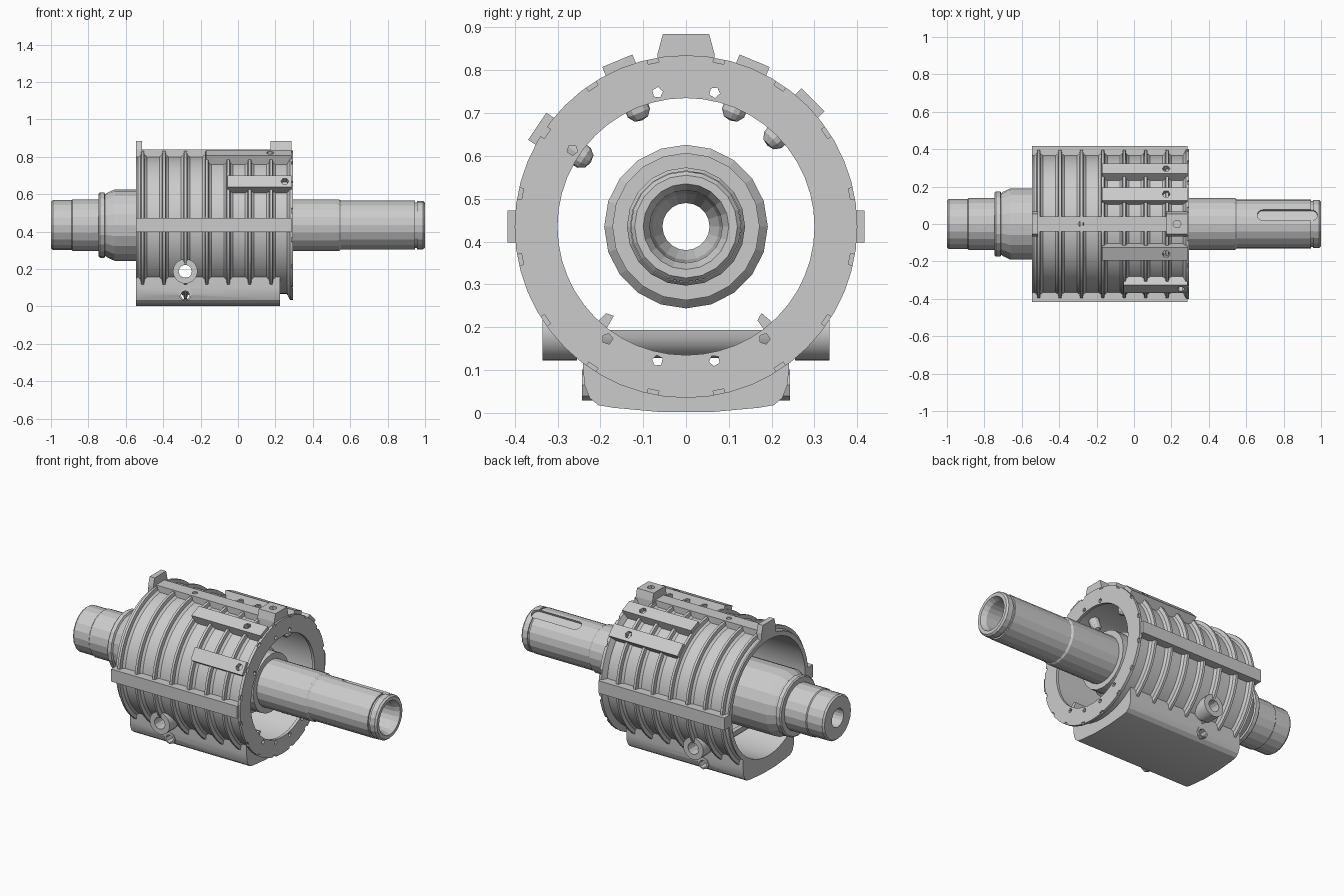
import bpy, bmesh
from math import cos, sin, pi, radians
from mathutils import Matrix

if "Cube" in bpy.data.objects:
    bpy.data.objects.remove(bpy.data.objects["Cube"])

ZC = 0.435                                   # height of the shaft axis
CENTRE = Matrix.Translation((0, 0, ZC))


def tilt_matrix(deg):
    # rotation about the shaft axis, positive leans toward +y
    return CENTRE @ Matrix.Rotation(radians(-deg), 4, 'X') @ CENTRE.inverted()


def finish(bm, name, matrix, smooth):
    bmesh.ops.remove_doubles(bm, verts=bm.verts, dist=1e-5)
    bmesh.ops.recalc_face_normals(bm, faces=bm.faces)
    me = bpy.data.meshes.new(name)
    bm.to_mesh(me)
    bm.free()
    me.transform(matrix)
    ob = bpy.data.objects.new(name, me)
    bpy.context.collection.objects.link(ob)
    if smooth:
        shade(ob)
    return ob


def activate(ob):
    bpy.ops.object.select_all(action='DESELECT')
    bpy.context.view_layer.objects.active = ob
    ob.select_set(True)


def shade(ob):
    activate(ob)
    bpy.ops.object.shade_smooth_by_angle(angle=radians(20))


def lathe(name, profile, segs, matrix=CENTRE, smooth=False):
    # closed (x, radius) profile spun about x
    bm = bmesh.new()
    rings = [[bm.verts.new((x, r * cos(2 * pi * i / segs), r * sin(2 * pi * i / segs)))
              for i in range(segs)] for x, r in profile]
    for a, b in zip(rings, rings[1:] + rings[:1]):
        for i in range(segs):
            j = (i + 1) % segs
            bm.faces.new((a[i], a[j], b[j], b[i]))
    return finish(bm, name, matrix, smooth)


def prism(name, pts, lo, hi, axis='x', tilt=0, smooth=False):
    # 2D outline extruded along an axis
    put = {'x': lambda u, v, h: (h, u, v), 'y': lambda u, v, h: (u, h, v),
           'z': lambda u, v, h: (u, v, h)}[axis]
    bm = bmesh.new()
    a = [bm.verts.new(put(u, v, lo)) for u, v in pts]
    b = [bm.verts.new(put(u, v, hi)) for u, v in pts]
    bm.faces.new(a)
    bm.faces.new(b)
    for i in range(len(pts)):
        j = (i + 1) % len(pts)
        bm.faces.new((a[i], a[j], b[j], b[i]))
    return finish(bm, name, tilt_matrix(tilt), smooth)


def arc(u, v, r, n, a0=0, a1=360):
    full = a1 - a0 == 360
    return [(u + r * cos(radians(a0 + (a1 - a0) * i / (n if full else n - 1))),
             v + r * sin(radians(a0 + (a1 - a0) * i / (n if full else n - 1)))) for i in range(n)]


def rect(u0, u1, v0, v1):
    return [(u0, v0), (u1, v0), (u1, v1), (u0, v1)]


def cut(ob, *cutters):
    for c in cutters:
        activate(ob)
        m = ob.modifiers.new('cut', 'BOOLEAN')
        m.operation, m.solver, m.object = 'DIFFERENCE', 'EXACT', c
        bpy.ops.object.modifier_apply(modifier=m.name)
        bpy.data.objects.remove(c)


# Hollow stepped shaft with keyway
shaft = lathe('shaft', [
    (-1, .125), (-.99, .133), (-.89, .133), (-.885, .138), (-.745, .138), (-.745, .168),
    (-.738, .175), (-.715, .175), (-.71, .165), (-.70, .172), (-.66, .191), (.13, .191),
    (.15, .172), (.22, .172), (.22, .138), (.54, .138), (.55, .131), (.945, .131),
    (.945, .122), (.957, .122), (.957, .129), (.99, .129), (1, .12),
    (1, .10), (.97, .085), (.62, .078), (.56, .055), (-1, .055)], 20)
slot = arc(.95, 0, .031, 9, -90, 90) + arc(.69, 0, .031, 9, 90, 270)
cut(shaft, prism('key_cutter', slot, ZC + .112, ZC + .16, 'z', tilt=22))

# Ribbed cylindrical shell, one spun profile
outer = [(-.545, .345), (-.545, .372)]
for k in range(7):
    c = -.51 + k * .1145
    outer += [(c + dx, r) for dx, r in ((-.024, .368), (-.011, .378), (-.007, .398),
                                        (.007, .398), (.011, .378), (.024, .368))]
outer += [(.285, .368), (.285, .345)]
shell = lathe('ribbed_shell', outer, 48)
cut(shell, prism('port_cutter', arc(-.282, .188, .035, 12), -.5, .5, 'y'))
shade(shell)

# End flange with bolt holes and rim notches
flange = lathe('end_flange', [(.262, .37), (.278, .40), (.295, .40), (.295, .30), (.278, .30),
                              (.278, .345), (.262, .345)], 48)
for a in (12, -12, 168, -168, 145, -145, -56):
    cut(flange, prism('bolt_cutter', arc(0, ZC + .32, .013, 5), .25, .31, 'x', tilt=a))
for k in range(16):
    cut(flange, prism('notch_cutter', rect(-.013, .013, ZC + .389, ZC + .42), .286, .31, 'x',
                      tilt=11.25 + 22.5 * k))
shade(flange)

# Sump base under the shell
half = [(.24, .17), (.24, .10), (.237, .065), (.225, .035), (.205, .018), (.17, .012), (.06, .002)]
base = prism('sump_base', half + [(-y, z) for y, z in reversed(half)], -.545, .225)
cut(base, prism('bore_cutter', arc(0, ZC, .35, 48), -.6, .3),
    prism('drain_cutter', arc(-.282, .06, .024, 8), -.4, .4, 'y'),
    prism('port_cutter', arc(-.282, .188, .035, 12), -.5, .5, 'y'))
shade(base)

# Side ports, drain bosses, trough between the ports
for s, side in ((-1, 'front'), (1, 'back')):
    port = prism(side + '_port', arc(-.282, .188, .066, 20), *sorted((s * .255, s * .335)), 'y')
    cut(port, prism('port_cutter', arc(-.282, .188, .035, 12), -.5, .5, 'y'))
    shade(port)
    drain = prism(side + '_drain', arc(-.282, .065, .036, 8), *sorted((s * .20, s * .243)), 'y')
    cut(drain, prism('drain_cutter', arc(-.282, .06, .024, 8), -.4, .4, 'y'))
prism('port_trough', arc(-.282, .194, .066, 12, 180, 360) + arc(-.282, .194, .04, 12, 360, 180),
      -.275, .275, 'y', smooth=True)

# Side rails and the top rail
for s, side in ((-1, 'front'), (1, 'back')):
    prism(side + '_rail', rect(-.037, .037, ZC + .355, ZC + .417), -.545, .285, 'x', tilt=90 * s)
top = prism('top_rail', rect(-.04, .04, .79, .838), -.545, .285)
cut(top, prism('hole_cutter', arc(-.283, 0, .016, 6), .815, .9, 'z'))

# Lifting lugs on the top rail
lug_shape = [(-.068, .80), (.068, .80), (.066, .84), (.054, .885), (-.054, .885), (-.066, .84)]
prism('rear_lug', lug_shape, -.545, -.512)
lug = prism('drive_lug', lug_shape, .175, .285)
cut(lug, prism('hole_cutter', arc(.23, 0, .022, 6), .86, .95, 'z'))

# Mounting pads around the top, each with a screw boss inside the shell
for i, (a, x0, hx) in enumerate(((22.5, -.17, .172), (45, -.17, .172),
                                 (-22.5, -.17, .172), (-56, -.055, .25))):
    pad = prism(f'mount_pad_{i}', rect(-.038, .038, ZC + .355, ZC + .419), x0, .285, 'x', tilt=a)
    cut(pad, prism('hole_cutter', arc(hx, 0, .021, 6), ZC + .385, ZC + .45, 'z', tilt=a))
    place = (Matrix.Translation((hx, 0, ZC)) @ Matrix.Rotation(radians(-a), 4, 'X')
             @ Matrix.Rotation(radians(-90), 4, 'Y'))
    lathe(f'screw_boss_{i}', [(.268, 0), (.272, .017), (.287, .028), (.36, .03), (.36, 0)],
          12, place, smooth=True)

# Inner gussets behind the lower flange bolts
for s, side in ((-1, 'front'), (1, 'back')):
    prism(side + '_gusset', [(-.02, ZC + .355), (.02, ZC + .355), (.013, ZC + .275),
                             (-.005, ZC + .268)], .15, .27, 'x', tilt=140 * s)
